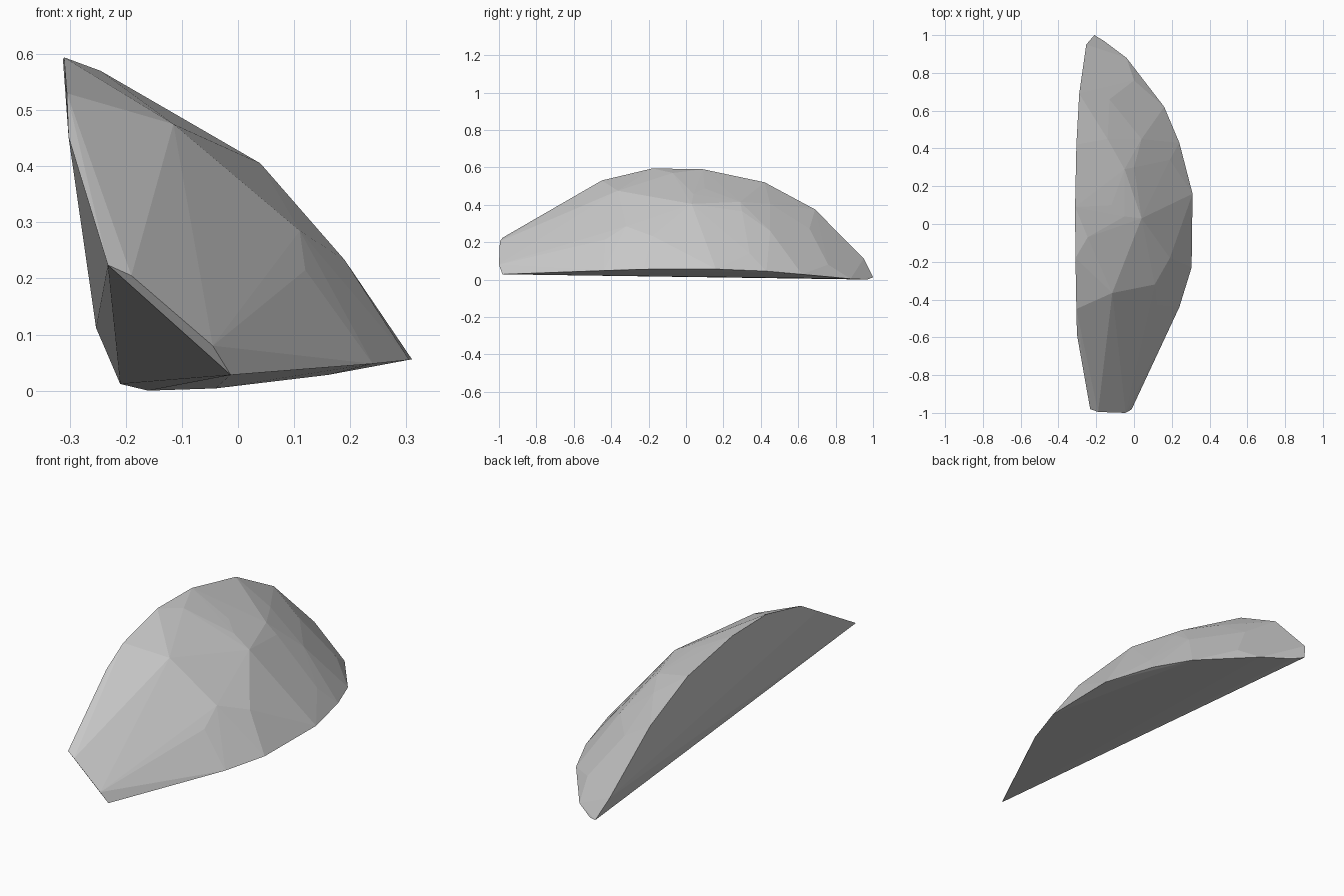
import bpy, bmesh

# Edge loop around the flat left wall
wall_rim = [(-.232, -.98, .224), (-.302, -.585, .452), (-.305, -.45, .53), (-.31, -.18, .594),
            (-.312, .09, .59), (-.305, .42, .52), (-.29, .69, .375), (-.253, .95, .112),
            (-.21, 1.0, .012)]
# Edge loop around the flat underside
base_rim = [(-.013, -.982, .028), (.24, -.44, .048), (.305, -.23, .055), (.31, .16, .056),
            (.24, .43, .045), (.16, .62, .028), (-.04, .88, .004), (-.16, .97, 0)]
# Blunt front tip
tip = [(-.19, -.995, .205), (-.045, -1.0, .08)]
# Faceted outer shell: front half, crown, back half
front = [(-.115, -.51, .39), (-.115, -.365, .475), (-.04, -.37, .38), (.11, -.32, .285),
         (.12, -.43, .215), (.19, -.18, .233)]
crown = [(-.245, -.07, .57), (-.12, .1, .487), (-.05, .04, .457), (.04, .03, .405)]
back = [(-.05, .29, .415), (0, .3, .365), (.04, .45, .26), (.19, .34, .14), (.27, .17, .095),
        (-.14, .45, .405), (-.13, .66, .272), (0, .76, .08)]

# Convex faceted stone shard
bm = bmesh.new()
for p in wall_rim + base_rim + tip + front + crown + back:
    bm.verts.new(p)
bmesh.ops.convex_hull(bm, input=bm.verts[:])
bmesh.ops.delete(bm, geom=[v for v in bm.verts if not v.link_faces], context='VERTS')
bmesh.ops.recalc_face_normals(bm, faces=bm.faces[:])
mesh = bpy.data.meshes.new("stone_shard")
bm.to_mesh(mesh)
bm.free()

# Plain grey stone
grey = bpy.data.materials.new("grey_stone")
grey.diffuse_color = (.58, .58, .58, 1)
mesh.materials.append(grey)
bpy.context.collection.objects.link(bpy.data.objects.new("stone_shard", mesh))
